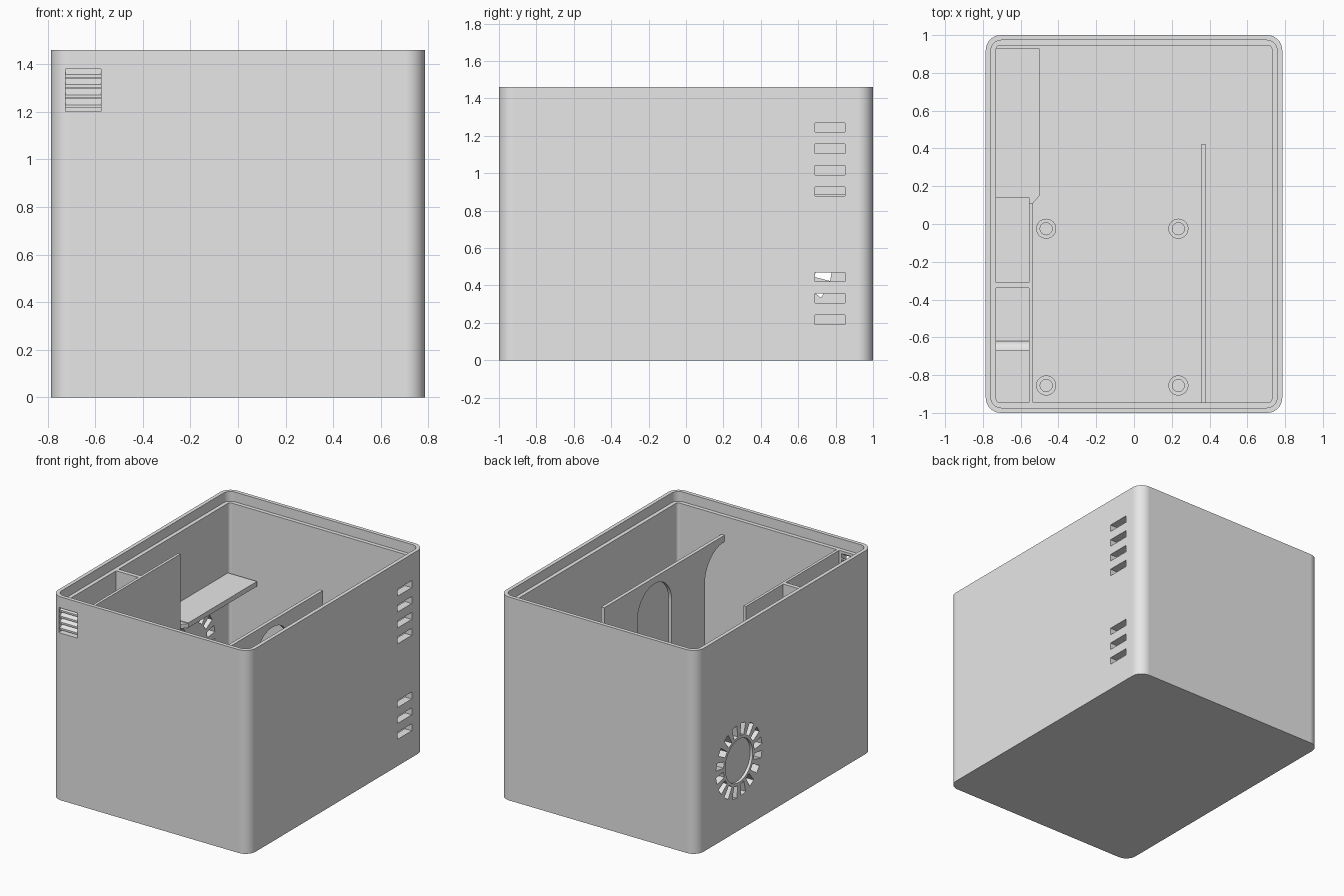
import bpy, bmesh, math
from mathutils import Matrix, Vector

cube = bpy.data.objects.get("Cube")
if cube:
    bpy.data.objects.remove(cube, do_unlink=True)

grey = bpy.data.materials.new("light_grey_plastic")
grey.use_nodes = True
grey.diffuse_color = (0.8, 0.8, 0.8, 1)
grey.node_tree.nodes["Principled BSDF"].inputs["Base Color"].default_value = (0.8, 0.8, 0.8, 1)

W, D, H = 0.785, 1.0, 1.46       # half width, half depth, height
IX, IY = 0.73, 0.945             # inner wall faces
FLOOR, LIP = 0.055, 1.39


def finish(bm, name):
    bmesh.ops.recalc_face_normals(bm, faces=bm.faces)
    me = bpy.data.meshes.new(name)
    bm.to_mesh(me)
    bm.free()
    me.materials.append(grey)
    ob = bpy.data.objects.new(name, me)
    bpy.context.collection.objects.link(ob)
    return ob


def box(name, x, y, z, radius=0.0):
    """Box from (min, max) pairs, with optionally rounded upright edges."""
    bm = bmesh.new()
    bmesh.ops.create_cube(bm, size=1)
    for v in bm.verts:
        v.co = [a[0] + (a[1] - a[0]) * (c + 0.5) for a, c in zip((x, y, z), v.co)]
    if radius:
        upright = [e for e in bm.edges if abs(e.verts[0].co.z - e.verts[1].co.z) > 0.01]
        bmesh.ops.bevel(bm, geom=upright, offset=radius, segments=8, profile=0.5, affect='EDGES')
    return finish(bm, name)


def prism(name, points, start, direction):
    """Extrude a closed outline along a direction; start maps a 2D point to 3D."""
    bm = bmesh.new()
    face = bm.faces.new([bm.verts.new(start(a, b)) for a, b in points])
    new = bmesh.ops.extrude_face_region(bm, geom=[face])["geom"]
    bmesh.ops.translate(bm, vec=direction, verts=[g for g in new if isinstance(g, bmesh.types.BMVert)])
    return finish(bm, name)


def cylinder(name, centre, radius, depth, axis='Z', sides=32):
    bm = bmesh.new()
    rot = Matrix.Rotation(math.pi / 2, 4, 'Y') if axis == 'X' else Matrix()
    bmesh.ops.create_cone(bm, cap_ends=True, segments=sides, radius1=radius, radius2=radius,
                          depth=depth, matrix=Matrix.Translation(centre) @ rot)
    return finish(bm, name)


def activate(ob):
    bpy.ops.object.select_all(action='DESELECT')
    ob.select_set(True)
    bpy.context.view_layer.objects.active = ob


def cut(target, cutters):
    for c in cutters:
        activate(target)
        mod = target.modifiers.new("cut", 'BOOLEAN')
        mod.operation, mod.solver, mod.object = 'DIFFERENCE', 'EXACT', c
        bpy.ops.object.modifier_apply(modifier=mod.name)
        bpy.data.objects.remove(c, do_unlink=True)


def smooth(ob):
    activate(ob)
    bpy.ops.object.shade_smooth_by_angle(angle=math.radians(30))
    mod = ob.modifiers.new("even_normals", 'WEIGHTED_NORMAL')
    mod.keep_sharp = True


# Open case with a stepped rim for the lid
case = box("case", (-W, W), (-D, D), (0, H), 0.08)
cut(case, [box("cavity", (-IX, IX), (-IY, IY), (FLOOR, H + 0.1), 0.02),
           box("rim_step", (-W + 0.027, W - 0.027), (-D + 0.027, D - 0.027), (LIP, H + 0.1), 0.055)])

# Side vent slots near the back, in an upper and a lower group
slots = []
for i in (0, 1, 2, 6, 7, 8, 9):
    z = 0.217 + i * 0.1142
    slots.append(box("slot", (W - 0.1, W + 0.1), (0.69, 0.85), (z - 0.025, z + 0.025)))
cut(case, slots)

# Round grille: shallow hub recess and a ring of radial slots
FAN = Vector((-W, 0.52, 0.5))
grille = [cylinder("hub_recess", FAN, 0.155, 0.04, 'X', 48)]
for i in range(16):
    a = 2 * math.pi * (i + 0.5) / 16
    out = Vector((0, math.cos(a), math.sin(a)))
    side = Vector((0, -math.sin(a), math.cos(a)))
    grille.append(prism("grille_slot", [(0.175, -0.021), (0.26, -0.026), (0.26, 0.026), (0.175, 0.021)],
                        lambda r, t: FAN + out * r + side * t - Vector((0.1, 0, 0)), (0.2, 0, 0)))
cut(case, grille)

# Louvred opening in the front
cut(case, [box("opening", (-0.725, -0.575), (-D - 0.1, -IY + 0.03), (1.2, 1.38))])
smooth(case)
for i in range(4):
    z = 1.215 + i * 0.043
    prism("front_louvre", [(-0.985, z), (-0.985, z + 0.013), (-0.945, z + 0.04), (-0.945, z + 0.027)],
          lambda y, h: (-0.727, y, h), (0.154, 0, 0))

# Left compartment: long partition, cross wall, rounded ridge and shelf
box("left_partition", (-0.555, -0.535), (-IY, 0.11), (FLOOR, LIP))
box("cross_wall", (-IX, -0.555), (-0.34, -0.31), (FLOOR, LIP))
arc = [(-0.67 + 0.05 * math.sin(t * math.pi / 16), FLOOR + 0.05 * math.cos(t * math.pi / 16)) for t in range(9)]
smooth(prism("floor_ridge", [(-0.67, FLOOR)] + arc, lambda y, z: (-IX, y, z), (IX - 0.555, 0, 0)))
box("shelf", (-IX, -0.5), (0.15, 0.93), (0.855, 0.89))
prism("shelf_bracket", [(-IX, 0.15), (-0.5, 0.15), (-0.535, 0.11), (-0.555, 0.11), (-0.555, 0.14), (-IX, 0.14)],
      lambda x, y: (x, y, 0.855), (0, 0, 0.03))

# Right divider with an arched opening and a half arch at the front wall
divider = box("right_divider", (0.355, 0.38), (-IY, 0.42), (FLOOR, 1.255))


def arch(centre, r, top, bottom):
    pts = [(centre + r * math.cos(t * math.pi / 24), top - r + r * math.sin(t * math.pi / 24)) for t in range(25)]
    return prism("arch", pts + [(centre - r, bottom), (centre + r, bottom)],
                 lambda y, z: (0.3, y, z), (0.2, 0, 0))


cut(divider, [arch(-0.15, 0.195, 1.21, 0.15), arch(-0.94, 0.22, 1.21, 0.15)])
smooth(divider)

# Four hollow board standoffs
for x in (-0.465, 0.235):
    for y in (-0.855, -0.025):
        post = cylinder("standoff", (x, y, FLOOR + 0.04), 0.053, 0.08)
        cut(post, [cylinder("screw_hole", (x, y, FLOOR + 0.07), 0.032, 0.12)])
        smooth(post)
